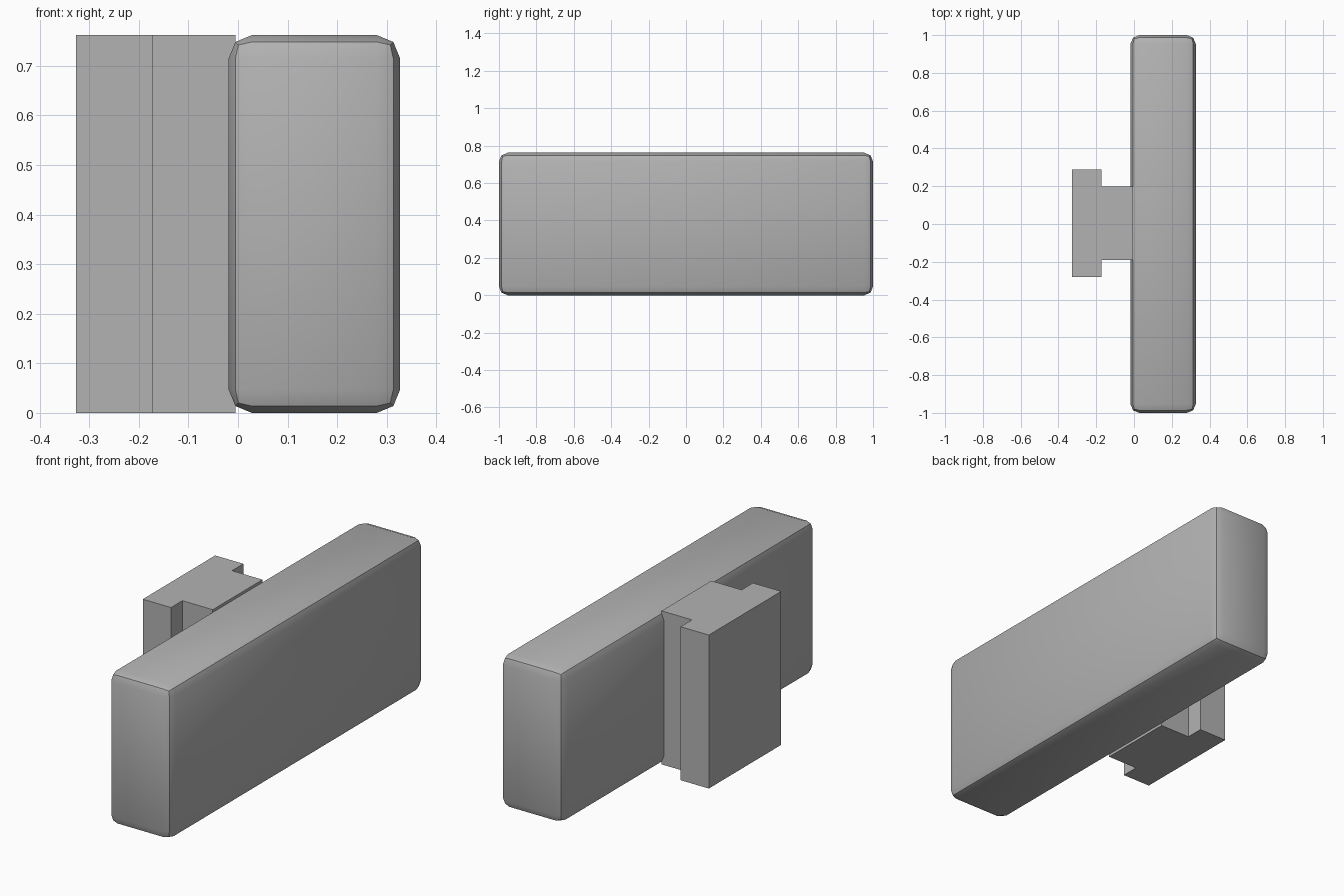
import bpy
import bmesh
import math

if "Cube" in bpy.data.objects:
    bpy.data.objects.remove(bpy.data.objects["Cube"], do_unlink=True)

HEIGHT = 0.762

grey = bpy.data.materials.new("plain grey")
grey.use_nodes = True
colour = (0.45, 0.45, 0.45, 1)
grey.diffuse_color = colour
grey.node_tree.nodes["Principled BSDF"].inputs["Base Color"].default_value = colour


def add_object(name, bm):
    mesh = bpy.data.meshes.new(name)
    bmesh.ops.recalc_face_normals(bm, faces=bm.faces)
    bm.to_mesh(mesh)
    bm.free()
    mesh.materials.append(grey)
    obj = bpy.data.objects.new(name, mesh)
    bpy.context.collection.objects.link(obj)
    return obj


# Long bar with rounded edges
bm = bmesh.new()
bmesh.ops.create_cube(bm, size=1)
bmesh.ops.scale(bm, vec=(0.346, 2, HEIGHT), verts=bm.verts)
bmesh.ops.translate(bm, vec=(0.154, 0, HEIGHT / 2), verts=bm.verts)
bmesh.ops.bevel(bm, geom=bm.edges[:], offset=0.047, segments=2,
                profile=0.5, affect='EDGES')
bar = add_object("rounded_bar", bm)
bpy.ops.object.select_all(action='DESELECT')
bar.select_set(True)
bpy.context.view_layer.objects.active = bar
bpy.ops.object.shade_smooth_by_angle(angle=math.radians(30))

# T-shaped mounting rail, extruded upwards from its mirrored half profile
CENTRE_Y = 0.004
half = [(-0.005, 0.195), (-0.172, 0.195), (-0.172, 0.284), (-0.327, 0.284)]
outline = half + [(x, -y) for x, y in reversed(half)]
bm = bmesh.new()
base = bm.faces.new([bm.verts.new((x, y + CENTRE_Y, 0)) for x, y in outline])
side = bmesh.ops.extrude_face_region(bm, geom=[base], use_keep_orig=True)
top = [v for v in side["geom"] if isinstance(v, bmesh.types.BMVert)]
bmesh.ops.translate(bm, vec=(0, 0, HEIGHT), verts=top)
add_object("mounting_rail", bm)
